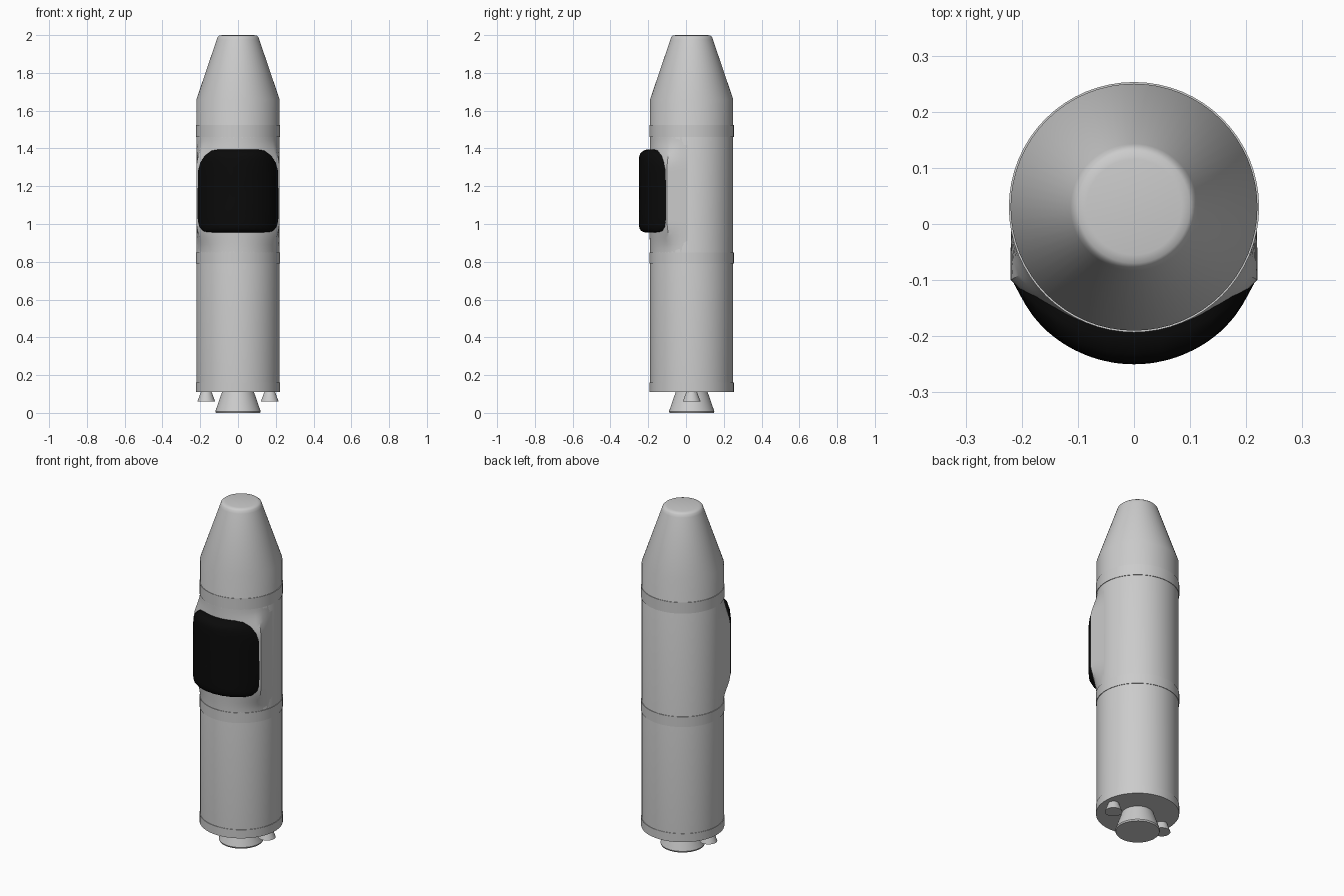
import bpy, math
from math import sin, cos, sqrt, radians

if "Cube" in bpy.data.objects:
    bpy.data.objects.remove(bpy.data.objects["Cube"])

AX_Y = 0.03          # body axis in y
R = 0.22             # body radius


def make(name, verts, faces, color=None, angle=35):
    me = bpy.data.meshes.new(name)
    me.from_pydata(verts, [], faces)
    ob = bpy.data.objects.new(name, me)
    bpy.context.collection.objects.link(ob)
    bpy.ops.object.select_all(action='DESELECT')
    ob.select_set(True)
    bpy.context.view_layer.objects.active = ob
    bpy.ops.object.mode_set(mode='EDIT')
    bpy.ops.mesh.select_all(action='SELECT')
    bpy.ops.mesh.normals_make_consistent(inside=False)
    bpy.ops.object.mode_set(mode='OBJECT')
    bpy.ops.object.shade_smooth_by_angle(angle=radians(angle))
    if color:
        mat = bpy.data.materials.new(name + "_paint")
        mat.diffuse_color = color
        mat.use_nodes = True
        mat.node_tree.nodes["Principled BSDF"].inputs["Base Color"].default_value = mat.diffuse_color
        me.materials.append(mat)
    return ob


def lathe(name, profile, x=0, y=AX_Y, n=64):
    """Closed revolved solid from (radius, z) points."""
    verts = [(x + r * cos(2 * math.pi * i / n), y + r * sin(2 * math.pi * i / n), z)
             for r, z in profile for i in range(n)]
    faces = [(k * n + i, k * n + (i + 1) % n, (k + 1) * n + (i + 1) % n, (k + 1) * n + i)
             for k in range(len(profile) - 1) for i in range(n)]
    faces.append(tuple(range(n)))
    faces.append(tuple(range((len(profile) - 1) * n, len(profile) * n)))
    return make(name, verts, faces)


def arc_y(x, front, rad):
    """y on an arc bulging to -y, with its foremost point at y = front."""
    return front + rad - sqrt(rad * rad - x * x)


def smooth(t):
    t = max(0, min(1, t))
    return t * t * (3 - 2 * t)


# Main hull with tapered nose
lathe("hull", [(R, 0.11), (R, 1.66), (0.113, 1.975), (0.108, 1.99), (0.1, 1.997), (0.085, 2.0)])

# Raised bands
for name, z0, z1 in (("base_band", 0.11, 0.16), ("middle_band", 0.79, 0.85), ("upper_band", 1.46, 1.525)):
    lathe(name, [(R + 0.003, z0), (R + 0.003, z1)])

# Engine nozzles
lathe("main_nozzle", [(0.117, 0), (0.12, 0.008), (0.084, 0.112)], n=48)
for side, name in ((-1, "left_nozzle"), (1, "right_nozzle")):
    lathe(name, [(0.047, 0.06), (0.028, 0.112)], x=side * 0.168, n=32)

# Fairing swelling smoothly out of the hull around the window
section = []
N = 14
for i in range(-N, N + 1):
    x = 0.22 * i / N
    section.append((x, arc_y(x, -0.195, 0.302)))
section = [(-0.2192, 0.01), (-0.2195, -0.03), (-0.22, -0.07)] + section + \
          [(0.22, -0.07), (0.2195, -0.03), (0.2192, 0.01)]
verts, faces = [], []
LEVELS = 30
for k in range(LEVELS + 1):
    z = 0.85 + 0.61 * k / LEVELS
    w = smooth((z - 0.85) / 0.16) * smooth((1.46 - z) / 0.16)
    for x, y in section:
        d = math.hypot(x, y - AX_Y)
        hx, hy = x / d * R, AX_Y + (y - AX_Y) / d * R
        verts.append((hx + (x - hx) * w, hy + (y - hy) * w, z))
m = len(section)
for k in range(LEVELS):
    for i in range(m - 1):
        a = k * m + i
        faces.append((a, a + 1, a + m + 1, a + m))
make("window_fairing", verts, faces, angle=30)

# Curved black window: outline rings rising from the rim to the front surface
half = [(0, 1.395), (0.05, 1.395), (0.10, 1.395), (0.14, 1.388), (0.175, 1.362), (0.20, 1.325),
        (0.212, 1.28), (0.213, 1.20), (0.214, 1.10), (0.213, 1.02), (0.205, 0.985),
        (0.185, 0.963), (0.16, 0.957), (0.10, 0.955), (0.05, 0.955), (0, 0.955)]
outline = half + [(-x, z) for x, z in half[-2:0:-1]]
CZ = 1.16
rings = [(1.0, -0.15), (1.0, 0.15), (0.985, 0.4), (0.95, 0.68), (0.90, 0.87), (0.84, 0.96),
         (0.76, 1), (0.6, 1), (0.4, 1), (0.2, 1)]
n = len(outline)
verts, faces = [], []
for s, t in rings:
    for ox, oz in outline:
        x, z = ox * s, CZ + (oz - CZ) * s
        tt = t ** 0.6 if t > 0 and oz < 1.0 else t
        rim, front = arc_y(x, -0.195, 0.302), arc_y(x, -0.25, 0.233)
        verts.append((x, rim + (front - rim) * tt if t > 0 else rim + 0.012, z))
for k in range(len(rings) - 1):
    for i in range(n):
        j = (i + 1) % n
        faces.append((k * n + i, k * n + j, (k + 1) * n + j, (k + 1) * n + i))
verts.append((0, -0.25, CZ))
faces += [((len(rings) - 1) * n + i, (len(rings) - 1) * n + (i + 1) % n, len(verts) - 1) for i in range(n)]
make("window", verts, faces, color=(0.003, 0.003, 0.003, 1), angle=60)
